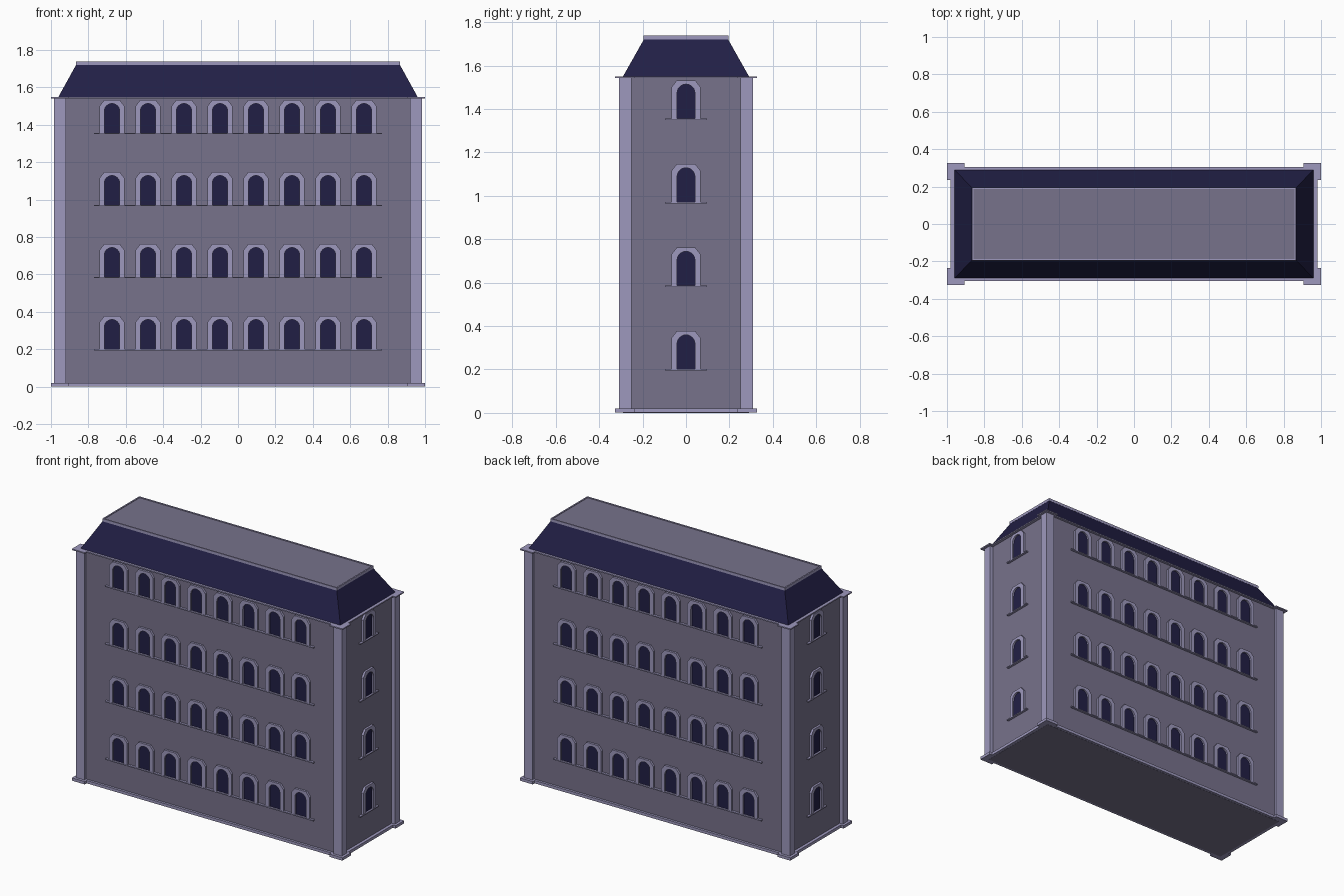
import bpy, bmesh
from math import sin, cos, pi
from mathutils import Matrix, Vector

if "Cube" in bpy.data.objects:
    bpy.data.objects.remove(bpy.data.objects["Cube"])


def material(name, rgb):
    m = bpy.data.materials.new(name)
    m.diffuse_color = (*rgb, 1)
    m.use_nodes = True
    m.node_tree.nodes["Principled BSDF"].inputs["Base Color"].default_value = m.diffuse_color
    return m


WALL = material("wall_grey", (0.184, 0.168, 0.258))
TRIM = material("trim_lavender", (0.337, 0.315, 0.508))
DARK = material("dark_blue", (0.0153, 0.0135, 0.0595))

WX, WY = 0.96, 0.29          # wall half sizes
TOP = 1.55                   # top of the cornice
ROWS = [0.2 + 0.385 * i for i in range(4)]


def finish(bm, name, mat):
    bmesh.ops.recalc_face_normals(bm, faces=bm.faces)
    me = bpy.data.meshes.new(name)
    bm.to_mesh(me)
    bm.free()
    me.materials.append(mat)
    ob = bpy.data.objects.new(name, me)
    bpy.context.collection.objects.link(ob)
    return ob


def add_box(bm, x0, x1, y0, y1, z0, z1, mtx=Matrix()):
    m = Matrix.Translation(((x0 + x1) / 2, (y0 + y1) / 2, (z0 + z1) / 2)) \
        @ Matrix.Diagonal((x1 - x0, y1 - y0, z1 - z0, 1))
    bmesh.ops.create_cube(bm, size=1, matrix=mtx @ m)


def add_prism(bm, pts, depth, mtx):
    """Extrude an (x, z) outline outwards (local -y)."""
    vs = [bm.verts.new(mtx @ Vector((x, 0, z))) for x, z in pts]
    f = bm.faces.new(vs)
    ext = bmesh.ops.extrude_face_region(bm, geom=[f], use_keep_orig=True)
    off = mtx.to_3x3() @ Vector((0, -depth, 0))
    bmesh.ops.translate(bm, vec=off,
                        verts=[e for e in ext["geom"] if isinstance(e, bmesh.types.BMVert)])


# Main block; its underside is the visible bottom of the model
bm = bmesh.new()
add_box(bm, -WX, WX, -WY, WY, 0, TOP - 0.003)
finish(bm, "walls", WALL)

# Corner pilasters
bm = bmesh.new()
for sx in (-1, 1):
    for sy in (-1, 1):
        xs, ys = sorted((sx * 0.92, sx * 0.983)), sorted((sy * 0.252, sy * 0.308))
        add_box(bm, *xs, *ys, 0.01, TOP - 0.004)
finish(bm, "corner_pilasters", TRIM)


# Plinth and cornice bands, each with blocks at the corners
def band(name, z0, z1):
    bm = bmesh.new()
    add_box(bm, -0.98, 0.98, -0.306, 0.306, z0, z1)
    for sx in (-1, 1):
        for sy in (-1, 1):
            xs, ys = sorted((sx * 0.905, sx)), sorted((sy * 0.235, sy * 0.326))
            add_box(bm, *xs, *ys, z0, z1)
    finish(bm, name, TRIM)


band("plinth", 0.001, 0.02)
band("cornice", TOP - 0.008, TOP)

# Sloped roof
bm = bmesh.new()
low, high = [[bm.verts.new((sx * x, sy * y, z)) for sx, sy in ((-1, -1), (1, -1), (1, 1), (-1, 1))]
             for x, y, z in ((WX, WY, TOP), (0.865, 0.193, 1.722))]
bm.faces.new(low)
bm.faces.new(high)
for i in range(4):
    j = (i + 1) % 4
    bm.faces.new((low[i], low[j], high[j], high[i]))
finish(bm, "roof_slopes", DARK)

# Flat roof deck inside a thin raised rim
CX, CY, RIM = 0.867, 0.195, 0.009
bm = bmesh.new()
add_box(bm, RIM - CX, CX - RIM, RIM - CY, CY - RIM, 1.718, 1.734)
finish(bm, "roof_deck", WALL)
bm = bmesh.new()
for s in (-1, 1):
    add_box(bm, -CX, CX, *sorted((s * CY, s * (CY - RIM))), 1.72, 1.738)
    add_box(bm, *sorted((s * CX, s * (CX - RIM))), RIM - CY, CY - RIM, 1.72, 1.738)
finish(bm, "roof_rim", TRIM)

# Window outlines: arched opening inside a frame with cut shoulders
R, SPRING = 0.041, 0.118
arch = [(R * cos(pi * i / 12), SPRING + R * sin(pi * i / 12)) for i in range(13)]
opening = [(R, 0)] + arch + [(-R, 0)]
right = [(0.067, 0), (0.067, 0.145), (0.042, 0.177)]
outer = [(-x, z) for x, z in right] + right[::-1]
frame = outer + opening

# Windows and sills on all four sides
frames, panes, sills = bmesh.new(), bmesh.new(), bmesh.new()
for k in range(4):
    long_side = k % 2 == 0
    side = Matrix.Rotation(k * pi / 2, 4, 'Z') @ Matrix.Translation((0, -(WY if long_side else WX), 0))
    centres = [0.1925 * (i - 3.5) for i in range(8)] if long_side else [0]
    half = 0.77 if long_side else 0.096
    for z in ROWS:
        add_box(sills, -half, half, -0.0155, 0.005, z - 0.005, z + 0.002, side)
        for x in centres:
            m = side @ Matrix.Translation((x, 0, z))
            add_prism(frames, frame, 0.014, m)
            add_prism(panes, opening, 0.003, m)
finish(frames, "window_frames", TRIM)
finish(panes, "window_panes", DARK)
finish(sills, "window_sills", TRIM)
